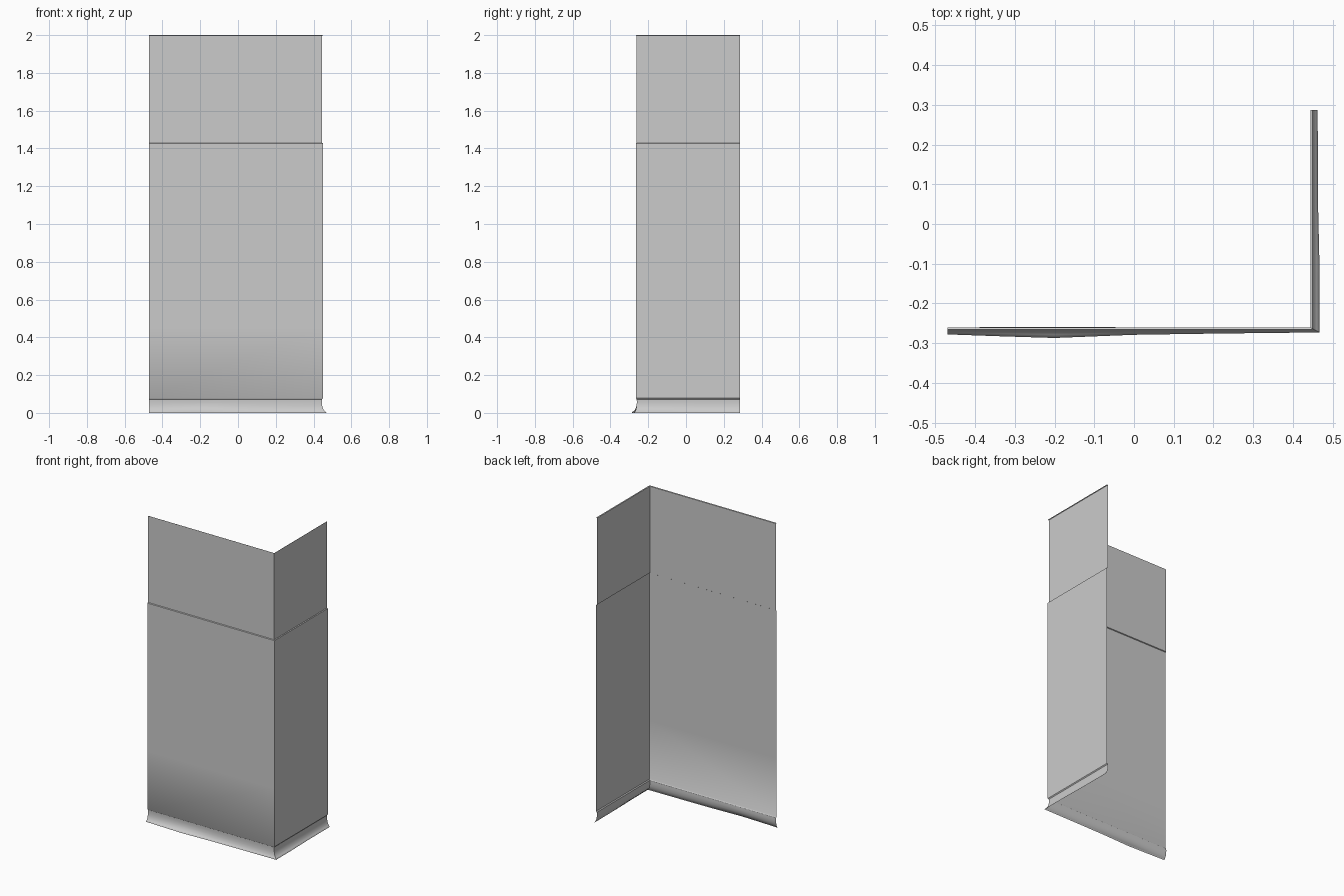
import bpy
import bmesh

if "Cube" in bpy.data.objects:
    bpy.data.objects.remove(bpy.data.objects["Cube"], do_unlink=True)

grey = bpy.data.materials.new("light grey")
grey.use_nodes = True
grey.diffuse_color = (0.6, 0.6, 0.6, 1)
grey.node_tree.nodes["Principled BSDF"].inputs["Base Color"].default_value = grey.diffuse_color

CX, CY = 0.445, -0.261       # outer corner of the sheet
LEFT, BACK = -0.47, 0.287    # free ends of the two panels


def sheet(name, columns, profile, sharp, flat=None):
    """Sweep (offset, z) down each column; a column is x, y, outward dx, dy."""
    bm = bmesh.new()
    grid = [[bm.verts.new((x + o * dx, y + o * dy, z)) for o, z in profile]
            for x, y, dx, dy in columns]
    for a, b in zip(grid, grid[1:]):
        for i in range(len(profile) - 1):
            # the diagonal runs from the lower corner to the upper far end
            bm.faces.new((a[i], a[i + 1], b[i]))
            bm.faces.new((b[i], a[i + 1], b[i + 1]))
    for f in bm.faces:
        f.smooth = not (flat and flat(f))
    for col in grid:
        for up, low in zip(col, col[1:]):
            if col[0].co.x > 0.44 and col[0].co.y < -0.25:
                bm.edges.get((up, low)).smooth = False
    for a, b in zip(grid, grid[1:]):
        for i in sharp:
            bm.edges.get((a[i], b[i])).smooth = False
    mesh = bpy.data.meshes.new(name)
    bm.to_mesh(mesh)
    bm.free()
    mesh.materials.append(grey)
    obj = bpy.data.objects.new(name, mesh)
    bpy.context.collection.objects.link(obj)
    return obj


# Walls: top lip, set-back upper band, step, main panel and lower ledge
wall_columns = [(LEFT, CY, 0, -1), (CX, CY, 1, -1), (CX, BACK, 1, 0)]
sheet("upper_wall", wall_columns,
      [(0.005, 2.0), (0, 1.997), (0, 1.43)], sharp=[1])


def lower_side_triangle(f):
    c = f.calc_center_median()
    return c.x > 0.44 and c.y > 0 and 0.08 < c.z < 0.3


sheet("main_wall", wall_columns,
      [(0, 1.43), (0.005, 1.427), (0.005, 0.46), (0.005, 0.078), (0, 0.072)],
      sharp=[1, 2], flat=lower_side_triangle)

# Skirting: concave flare whose reach varies along the wall
front = [(LEFT, 0.017), (-0.33, 0.022), (-0.2, 0.026), (0, 0.018), (0.2, 0.015)]
side = [(-0.1, 0.022), (0.05, 0.0185), (BACK, 0.0175)]
skirt_columns = [(x, CY, 0, -r) for x, r in front]
skirt_columns.append((CX, CY, 0.0225, -0.012))
skirt_columns += [(CX, y, r, 0) for y, r in side]
sheet("skirting", skirt_columns,
      [(0, 0.072), (-0.05, 0.055), (0.05, 0.036), (0.3, 0.019),
       (0.7, 0.008), (1, 0.003), (1, 0)], sharp=[])
